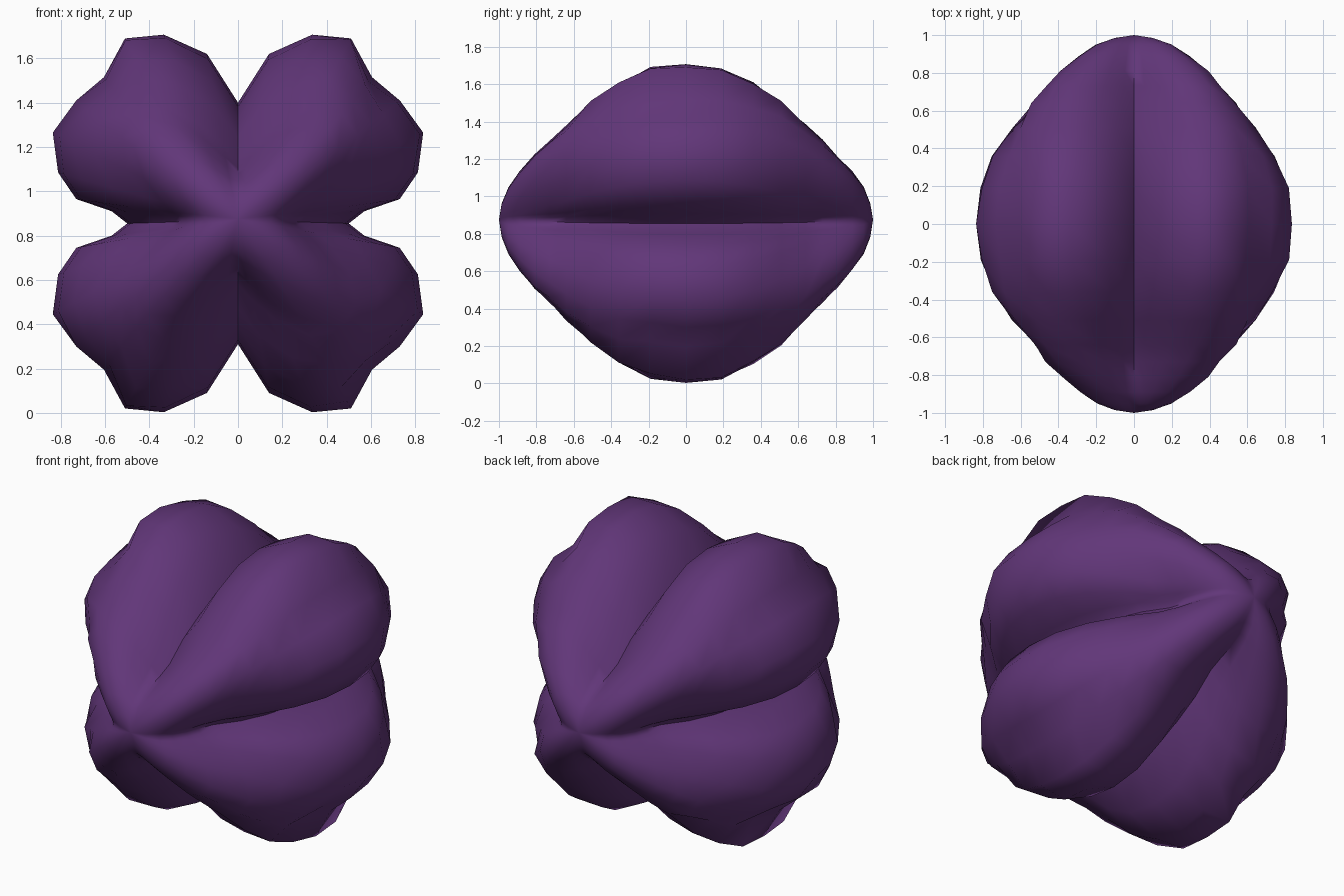
import bpy, bmesh, math, random

if "Cube" in bpy.data.objects:
    bpy.data.objects.remove(bpy.data.objects["Cube"])

random.seed(4)
Z0 = 0.855
# quarter cross-section at mid length: side groove -> lobe -> top groove (x, z)
QUARTER = [(0.50, 0), (0.57, 0.055), (0.73, 0.11), (0.812, 0.23), (0.836, 0.41),
           (0.73, 0.555), (0.605, 0.66), (0.51, 0.835), (0.335, 0.852), (0.14, 0.765), (0, 0.545)]
# half-length stations (y, lobe size, blend to rounded section, groove pinch)
HALF = [(0, 1, 0, 1), (0.19, 0.975, 0, 0.99), (0.36, 0.90, 0.1, 0.94), (0.51, 0.80, 0.3, 0.84),
        (0.64, 0.67, 0.55, 0.70), (0.73, 0.56, 0.75, 0.70), (0.81, 0.455, 0.9, 0.75),
        (0.89, 0.33, 1, 0.84), (0.95, 0.22, 1, 0.95), (0.985, 0.11, 1, 1)]
STATIONS = [(-y, s, f, q) for y, s, f, q in HALF[:0:-1]] + HALF

# mirror the quarter into a closed four-lobed outline
half = QUARTER + [(-x, z) for x, z in QUARTER[-2::-1]]
outline = half + [(x, -z) for x, z in half[-2:0:-1]]

bm = bmesh.new()
rings = []
for y, s, blend, pinch in STATIONS:
    ring = []
    for x, z in outline:
        r, a = math.hypot(x, z), math.atan2(z, x)
        lobe = math.sin(2 * a) ** 2
        # soften the section toward the tips, pinch grooves where lobes round off
        r = r * (1 - blend) + (0.64 + 0.40 * lobe) * blend
        r *= 1 - (1 - pinch) * (1 - lobe)
        # gentle lumps on the lobes
        if y != 0:
            r += random.uniform(-0.022, 0.026) * lobe
        wide = 1 + 0.15 * (1 - s)
        ring.append(bm.verts.new((r * s * wide * math.cos(a), y,
                                  Z0 + 0.02 * (1 - s) + r * s * math.sin(a))))
    rings.append(ring)

n = len(outline)
for lo, hi in zip(rings, rings[1:]):
    for i in range(n):
        j = (i + 1) % n
        bm.faces.new((lo[i], lo[j], hi[j], hi[i]))
# blunt tips
for ring, y in ((rings[0], -1), (rings[-1], 1)):
    tip = bm.verts.new((0, y, Z0 + 0.02))
    for i in range(n):
        bm.faces.new((ring[i], ring[(i + 1) % n], tip))
bmesh.ops.recalc_face_normals(bm, faces=bm.faces)

mesh = bpy.data.meshes.new("lobed_fruit")
bm.to_mesh(mesh)
bm.free()
fruit = bpy.data.objects.new("lobed_fruit", mesh)
bpy.context.collection.objects.link(fruit)

# purple skin
mat = bpy.data.materials.new("purple_skin")
mat.diffuse_color = (0.12, 0.037, 0.19, 1)
mat.use_nodes = True
mat.node_tree.nodes["Principled BSDF"].inputs["Base Color"].default_value = mat.diffuse_color
mesh.materials.append(mat)

bpy.context.view_layer.objects.active = fruit
fruit.select_set(True)
bpy.ops.object.shade_smooth_by_angle(angle=math.radians(62))
